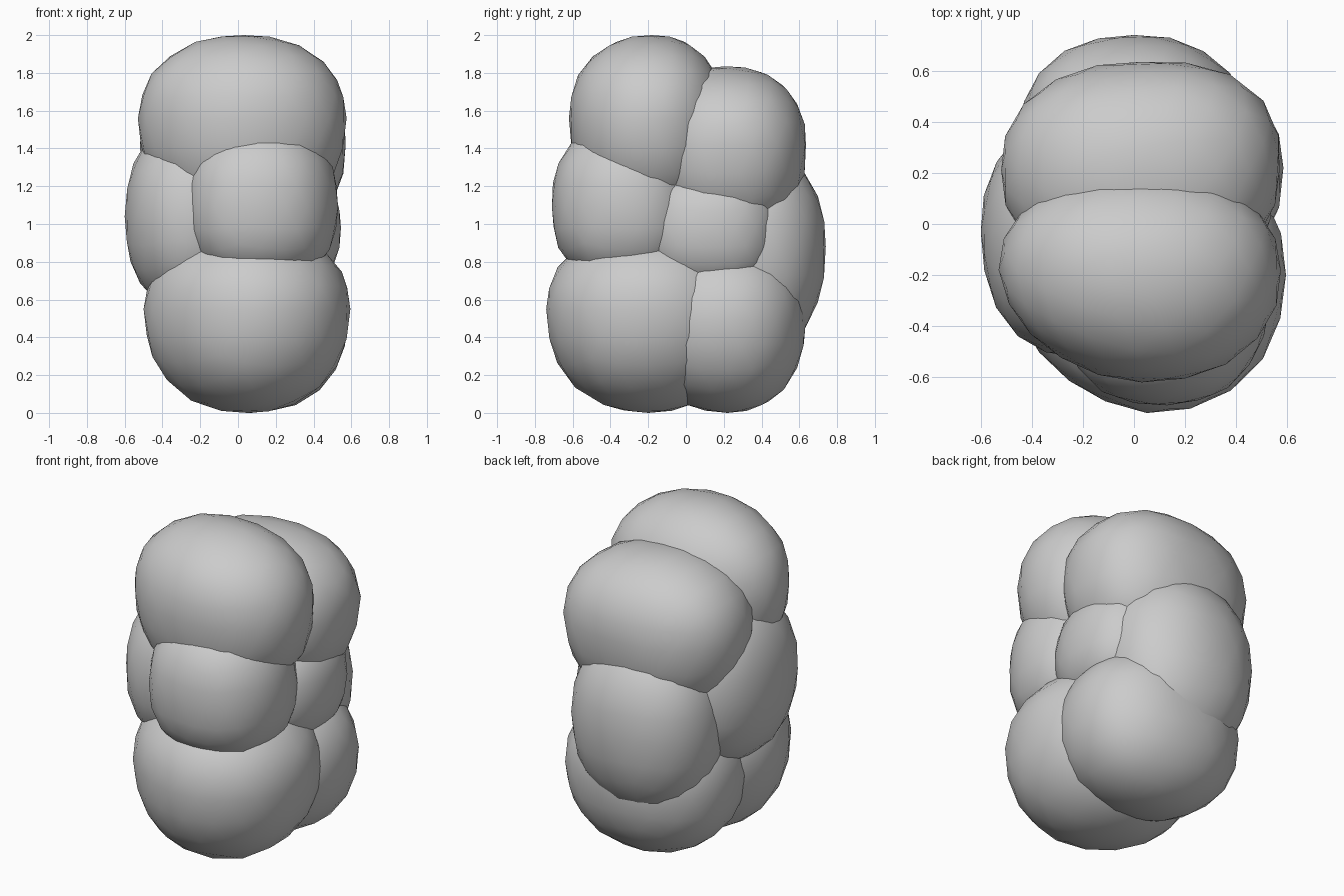
import bpy, bmesh
from mathutils import Vector, noise

if "Cube" in bpy.data.objects:
    bpy.data.objects.remove(bpy.data.objects["Cube"])

# name: widest point, low extents, high extents, roundness (2 = ellipsoid, higher = boxier)
LOBES = {
    "upper_front_lobe":  ((0.03, -0.18, 1.56), (-0.53, -0.62, 1.00), (0.575, 0.21, 2.00), 2.2),
    "upper_back_lobe":   ((0.03, 0.21, 1.42), (-0.52, -0.22, 0.88), (0.57, 0.635, 1.835), 2.25),
    "middle_front_lobe": ((0.13, -0.32, 1.09), (-0.28, -0.71, 0.68), (0.53, 0.05, 1.53), 2.45),
    "middle_right_lobe": ((0.20, 0.15, 0.98), (-0.15, -0.25, 0.62), (0.545, 0.50, 1.32), 2.4),
    "middle_left_lobe":  ((-0.23, -0.03, 1.04), (-0.60, -0.52, 0.52), (0.14, 0.42, 1.56), 2.2),
    "middle_back_lobe":  ((0.0, 0.36, 0.88), (-0.45, -0.02, 0.30), (0.45, 0.74, 1.40), 2.2),
    "lower_front_lobe":  ((0.05, -0.20, 0.55), (-0.50, -0.74, 0.00), (0.595, 0.32, 0.98), 2.2),
    "lower_back_lobe":   ((0.07, 0.22, 0.49), (-0.46, -0.27, 0.00), (0.585, 0.635, 0.92), 2.25),
}
# corner in plan (x sign, y sign) pulled in (+) or pushed out (-)
CORNERS = {
    "lower_front_lobe": (-1, -1, 0.09),
    "upper_front_lobe": (-1, -1, 0.07),
    "middle_front_lobe": (1, -1, 0.05),
    "upper_back_lobe": (1, 1, -0.05),
}


def make_lobe(name, centre, low, high, p):
    bm = bmesh.new()
    bmesh.ops.create_icosphere(bm, subdivisions=3, radius=1)
    c = Vector(centre)
    sx, sy, amount = CORNERS.get(name, (1, 1, 0))
    for v in bm.verts:
        d = v.co.normalized()
        k = sum(abs(a) ** p for a in d) ** (-1 / p)
        # gentle hand-shaped unevenness and the adjusted corner
        k *= 1 + 0.012 * noise.noise(d * 2.2 + c * 5)
        k *= 1 - amount * 2 * max(0, d.x * sx) * max(0, d.y * sy)
        v.co = d * k
    # stretch each side to its own extent
    for i in range(3):
        lo, hi = min(v.co[i] for v in bm.verts), max(v.co[i] for v in bm.verts)
        for v in bm.verts:
            t = v.co[i]
            v.co[i] = t / hi * (high[i] - c[i]) if t > 0 else t / lo * (low[i] - c[i])
    for f in bm.faces:
        f.smooth = True
    mesh = bpy.data.meshes.new(name)
    bm.to_mesh(mesh)
    bm.free()
    ob = bpy.data.objects.new(name, mesh)
    ob.location = c
    bpy.context.collection.objects.link(ob)


# cluster of swollen lobes
for name, spec in LOBES.items():
    make_lobe(name, *spec)
